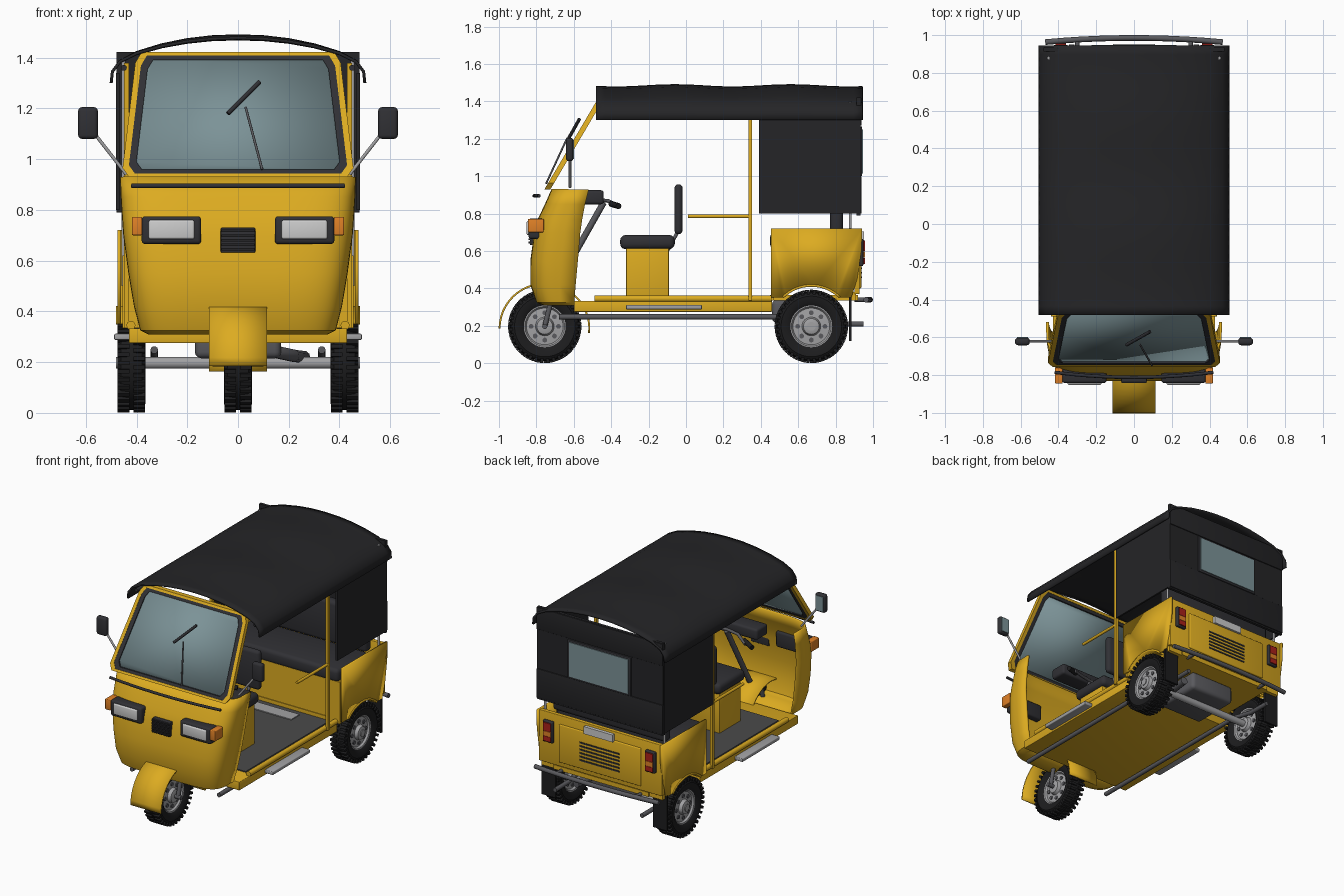
import bpy, bmesh
from math import sin, cos, pi, copysign, sqrt
from mathutils import Vector

if "Cube" in bpy.data.objects:
    bpy.data.objects.remove(bpy.data.objects["Cube"])


def material(name, r, g, b):
    m = bpy.data.materials.new(name)
    m.diffuse_color = (r, g, b, 1)
    m.use_nodes = True
    m.node_tree.nodes["Principled BSDF"].inputs["Base Color"].default_value = m.diffuse_color
    return m


YEL = material("yellow_paint", .72, .41, .015)
BLK = material("black_canvas", .018, .018, .02)
RUB = material("rubber", .012, .012, .013)
DRK = material("dark_plastic", .03, .03, .035)
PIPE = material("dark_steel", .1, .1, .11)
MET = material("light_steel", .36, .36, .37)
GLS = material("glass", .2, .29, .31)
LENS = material("lens", .62, .62, .6)
ORG = material("orange_lens", .75, .22, .02)
RED = material("red_lens", .4, .015, .01)
MAT = material("floor_mat", .07, .07, .07)


def finish(name, bm, mat, thick=0):
    bmesh.ops.remove_doubles(bm, verts=bm.verts, dist=1e-5)
    bmesh.ops.recalc_face_normals(bm, faces=bm.faces)
    me = bpy.data.meshes.new(name)
    bm.to_mesh(me)
    bm.free()
    ob = bpy.data.objects.new(name, me)
    bpy.context.collection.objects.link(ob)
    me.materials.append(mat)
    if thick:
        mod = ob.modifiers.new("thickness", 'SOLIDIFY')
        mod.thickness, mod.offset = thick, 0
    bpy.ops.object.select_all(action='DESELECT')
    ob.select_set(True)
    bpy.context.view_layer.objects.active = ob
    bpy.ops.object.shade_smooth_by_angle(angle=.6)
    return ob


def add_box(bm, lo, hi):
    v = [bm.verts.new((x, y, z)) for x in (lo[0], hi[0]) for y in (lo[1], hi[1]) for z in (lo[2], hi[2])]
    for f in ((0, 1, 3, 2), (4, 6, 7, 5), (0, 4, 5, 1), (2, 3, 7, 6), (0, 2, 6, 4), (1, 5, 7, 3)):
        bm.faces.new([v[i] for i in f])


def box(name, x0, x1, y0, y1, z0, z1, mat, bev=0):
    bm = bmesh.new()
    add_box(bm, (x0, y0, z0), (x1, y1, z1))
    if bev:
        bmesh.ops.bevel(bm, geom=bm.edges[:], offset=bev, segments=3, profile=.5, affect='EDGES')
    return finish(name, bm, mat)


def pair(name, x0, x1, *rest):
    for s, side in ((1, "right"), (-1, "left")):
        box(f"{name}_{side}", s * x0, s * x1, *rest)


def sheet(name, rows, mat, thick=0, closed=False):
    bm = bmesh.new()
    vs = [[bm.verts.new(p) for p in r] for r in rows]
    n = len(vs[0])
    for a, b in zip(vs, vs[1:]):
        for i in range(n if closed else n - 1):
            j = (i + 1) % n
            bm.faces.new((a[i], a[j], b[j], b[i]))
    return finish(name, bm, mat, thick)


def lathe(name, c, prof, mat, n=40):
    rows = [[(c[0] + x, c[1] + r * cos(2 * pi * i / n), c[2] + r * sin(2 * pi * i / n)) for i in range(n)]
            for x, r in prof]
    bm = bmesh.new()
    vs = [[bm.verts.new(p) for p in r] for r in rows]
    for a, b in zip(vs, vs[1:]):
        for i in range(n):
            bm.faces.new((a[i], a[(i + 1) % n], b[(i + 1) % n], b[i]))
    bmesh.ops.dissolve_degenerate(bm, dist=1e-6, edges=bm.edges)
    return finish(name, bm, mat)


def tube(name, pts, r, mat):
    cu = bpy.data.curves.new(name, 'CURVE')
    cu.dimensions, cu.bevel_depth, cu.bevel_resolution, cu.use_fill_caps = '3D', r, 3, True
    sp = cu.splines.new('POLY')
    sp.points.add(len(pts) - 1)
    for p, q in zip(sp.points, pts):
        p.co = (*q, 1)
    cu.materials.append(mat)
    ob = bpy.data.objects.new(name, cu)
    bpy.context.collection.objects.link(ob)
    bpy.ops.object.select_all(action='DESELECT')
    ob.select_set(True)
    bpy.context.view_layer.objects.active = ob
    bpy.ops.object.convert(target='MESH')


def tubes(name, pts, r, mat):
    for s, side in ((1, "right"), (-1, "left")):
        tube(f"{name}_{side}", [(s * x, y, z) for x, y, z in pts], r, mat)


# wheels: tyre, tread lugs, rim, bolts
WZ = .197
half = [(.04, .112), (.052, .13), (.055, .162), (.042, .18), (.015, .186)]
rim = [(.036, .12), (.036, .106), (.024, .098), (.028, .05), (.05, .042), (.055, .025), (.055, 0)]
for tag, cx, cy in (("front", 0, -.755), ("rear_right", .42, .67), ("rear_left", -.42, .67)):
    c = (cx, cy, WZ)
    lathe("tyre_" + tag, c, [(-x, r) for x, r in half] + half[::-1], RUB)
    lathe("rim_" + tag, c, [(-x, r) for x, r in rim[::-1]] + rim, MET)
    bm = bmesh.new()
    for i in range(72):
        s, a = (1 if i % 2 else -1), 2 * pi * i / 72
        n0 = len(bm.verts)
        add_box(bm, (min(s * .008, s * .054), -.008, .172), (max(s * .008, s * .054), .008, .196))
        for v in list(bm.verts)[n0:]:
            x, y, z = v.co
            v.co = (cx + x, cy + y * cos(a) - z * sin(a), WZ + y * sin(a) + z * cos(a))
    finish("tread_" + tag, bm, RUB)
    for i in range(8):
        a = pi * i / 4
        lathe(f"rim_hole_{tag}_{i}", (cx, cy + .073 * cos(a), WZ + .073 * sin(a)),
              [(-.032, 0), (-.032, .013), (.032, .013), (.032, 0)], PIPE, 10)

# front mudguard and fork
arc = [pi * (-.03 + 1.03 * i / 24) for i in range(25)]
sheet("front_mudguard", [[(x, -.757 + .24 * cos(a), .185 + .24 * sin(a)) for x in (-.115, 0, .115)] for a in arc], YEL, .01)
tubes("fork", [(.075, -.755, WZ), (.075, -.70, .42)], .014, PIPE)
tube("front_axle", [(-.1, -.755, WZ), (.1, -.755, WZ)], .014, PIPE)

# front cowl: rounded U sections stacked in height
cowl = [(.315, .33, -.61, -.6), (.315, .35, -.76, -.6), (.33, .38, -.795, -.597), (.42, .403, -.825, -.59),
        (.55, .425, -.825, -.578), (.7, .445, -.805, -.565), (.77, .45, -.785, -.555),
        (.85, .455, -.747, -.54), (.93, .458, -.712, -.52)]
rows = []
for z, w, yf, yb in cowl:
    t = [pi * i / 40 for i in range(41)]
    rows.append([(w * copysign(abs(cos(a)) ** .4, cos(a)), yb - (yb - yf) * max(sin(a), 0) ** .4, z) for a in t])
sheet("front_cowl", rows, YEL, .014)
tube("cowl_trim", [(x, -.812 + .15 * x * x, .895) for x in [-.42 + .084 * i for i in range(11)]], .009, DRK)
pair("headlight_frame", .145, .38, -.842, -.76, .665, .775, DRK, .014)
pair("headlight_lens", .172, .352, -.852, -.83, .685, .76, LENS, .008)
pair("indicator", .378, .418, -.845, -.76, .7, .772, ORG, .005)
box("cowl_vent", -.068, .068, -.835, -.8, .632, .73, DRK, .004)
for i in range(5):
    box(f"cowl_vent_slat_{i}", -.066, .066, -.842, -.83, .64 + .018 * i, .65 + .018 * i, BLK)

# windscreen: rings around one slanted outline
outline = [(-.43, .93), (.43, .93), (.455, .965), (.405, 1.38), (.38, 1.422), (-.38, 1.422), (-.405, 1.38), (-.455, .965)]


def screen(k, off):
    pts = [(x * k, 1.17 + (z - 1.17) * k) for x, z in outline]
    return [(x, -.735 + .59 * (z - .94) + off, z) for x, z in pts]


for name, a, b, o, mat in (("windscreen_frame", 1, .945, .016, YEL), ("windscreen_seal", .96, .88, .014, DRK)):
    sheet(name, [screen(a, -o), screen(b, -o), screen(b, o), screen(a, o), screen(a, -o)], mat, 0, True)
bm = bmesh.new()
bm.faces.new([bm.verts.new(p) for p in screen(.89, 0)])
finish("windscreen_glass", bm, GLS, .008)
tube("wiper_arm", [(.095, -.748, .96), (.03, -.635, 1.205)], .005, PIPE)
tube("wiper_blade", [(-.04, -.64, 1.18), (.085, -.57, 1.305)], .009, DRK)
tubes("mirror_stalk", [(.44, -.62, .94), (.565, -.62, 1.1)], .007, MET)
pair("mirror", .552, .63, -.642, -.602, 1.08, 1.205, DRK, .015)
pair("mirror_glass", .562, .62, -.604, -.599, 1.092, 1.193, GLS)

# dashboard and handlebar
box("dashboard", -.23, .23, -.56, -.44, .85, .925, DRK, .015)
tube("steering_column", [(0, -.7, .4), (0, -.44, .86)], .018, PIPE)
tubes("handlebar", [(0, -.44, .87), (.1, -.42, .87), (.19, -.37, .845)], .01, PIPE)
tubes("grip", [(.16, -.4, .852), (.25, -.36, .84)], .016, RUB)

# floor, sills, steps and underbody
box("floor", -.43, .43, -.6, .46, .275, .333, YEL, .004)
box("rear_deck", -.36, .36, .45, .92, .335, .365, YEL)
box("floor_mat", -.38, .38, -.46, .45, .33, .34, MAT)
box("floor_plate", -.18, .18, .32, .41, .335, .346, MET)
tubes("sill", [(.422, -.49, .345), (.422, .46, .345)], .018, YEL)
pair("step", .425, .488, -.32, .085, .288, .312, MET, .005)
tubes("chassis_rail", [(.33, -.68, .248), (.33, .62, .248), (.33, .8, .21), (.33, .95, .21)], .015, PIPE)
tube("rear_axle", [(-.48, .67, WZ), (.48, .67, WZ)], .024, MET)
box("engine", -.17, .17, .46, .8, .215, .34, PIPE, .025)
tube("exhaust", [(.15, .5, .24), (.22, .55, .225), (.26, .82, .22)], .025, PIPE)

# driver seat
box("seat_box", -.19, .19, -.32, -.092, .335, .615, YEL, .004)
box("seat_cushion", -.21, .21, -.352, -.06, .61, .686, DRK, .028)
box("seat_back", -.2, .2, -.062, -.018, .69, .957, DRK, .02)
tubes("seat_back_support", [(.12, -.1, .6), (.12, -.035, .72)], .01, PIPE)

# passenger bench
box("bench_front", -.455, .455, .455, .47, .335, .62, YEL)
box("bench_cushion", -.44, .44, .45, .79, .61, .7, DRK, .025)
box("bench_back", -.43, .43, .77, .84, .69, .98, DRK, .025)

# cabin posts and rails
pair("cabin_post", .43, .45, .333, .353, .335, 1.38, YEL)
tubes("arm_rail", [(.44, .01, .785), (.44, .345, .785)], .01, YEL)
tubes("rear_post", [(.452, .878, .5), (.452, .878, 1.4)], .008, MET)
tubes("roof_rail", [(.45, -.46, 1.36), (.45, .92, 1.36)], .012, DRK)

# rear body: side panels with wheel arch, rear panel, lights
R = .215
a0 = pi / 4
arch = [(.67 + R * cos(a0 + (pi - 2 * a0) * i / 16), .2 + R * sin(a0 + (pi - 2 * a0) * i / 16)) for i in range(17)]
prof = [(.455, .352), (.455, .72), (.942, .72), (.938, .6), (.915, .45), (.885, .352)] + arch
for s, side in ((1, "right"), (-1, "left")):
    bm = bmesh.new()
    f = bm.faces.new([bm.verts.new((s * .468, y, z)) for y, z in prof])
    bmesh.ops.triangulate(bm, faces=[f])
    finish("side_panel_" + side, bm, YEL, .014)
    sheet("wheel_arch_" + side, [[(s * x, y, z) for x in (.36, .48)] for y, z in arch], YEL, .012)
box("rear_panel", -.468, .468, .9, .928, .37, .72, YEL, .004)
box("rear_hatch", -.31, .31, .92, .937, .4, .66, YEL, .006)
box("rear_skirt", -.46, .46, .88, .91, .335, .38, YEL)
for i in range(6):
    box(f"rear_louvre_{i}", -.15, .15, .93, .941, .455 + .024 * i, .465 + .024 * i, DRK)
box("number_plate", -.11, .11, .93, .952, .655, .705, LENS)
pair("tail_light_frame", .35, .425, .92, .948, .52, .665, DRK, .006)
pair("tail_light_red", .36, .415, .94, .956, .6, .655, RED)
pair("tail_light_orange", .36, .415, .94, .956, .565, .598, ORG)
pair("tail_light_lower", .36, .415, .94, .956, .53, .563, RED)
pair("mud_flap", .37, .475, .872, .886, .12, .36, RUB)
tube("rear_bumper", [(x, .985 - .1 * x * x, .34) for x in [-.47 + .094 * i for i in range(11)]], .015, PIPE)
tubes("bumper_bracket", [(.3, .9, .34), (.3, .975, .34)], .012, PIPE)

# canopy: arched roof, side curtains, back curtain with window
sec = [(.5, 1.3), (.495, 1.345), (.465, 1.385), (.4, 1.418), (.3, 1.447), (.2, 1.466), (.1, 1.477), (0, 1.48)]
sec = sec + [(-x, z) for x, z in sec[-2::-1]]
rows = []
for i in range(31):
    y = -.482 + 1.427 * i / 30
    wave = .006 * cos(2 * pi * (y + .06) / .62)
    rows.append([(x, y, z + wave * (1 - (2 * x) ** 2)) for x, z in sec])
sheet("roof_canopy", rows, BLK, .012)
pair("side_curtain", .468, .48, .39, .92, .8, 1.34, BLK)
box("back_curtain", -.478, .478, .912, .932, .79, 1.422, BLK)
box("back_curtain_top", -.478, .478, .925, .938, 1.27, 1.42, BLK, .003)
box("back_curtain_bottom", -.478, .478, .925, .938, .8, 1.0, BLK, .003)
box("back_window_frame", -.24, .24, .925, .942, 1.0, 1.265, DRK, .004)
box("back_window", -.225, .225, .935, .947, 1.015, 1.25, GLS)
